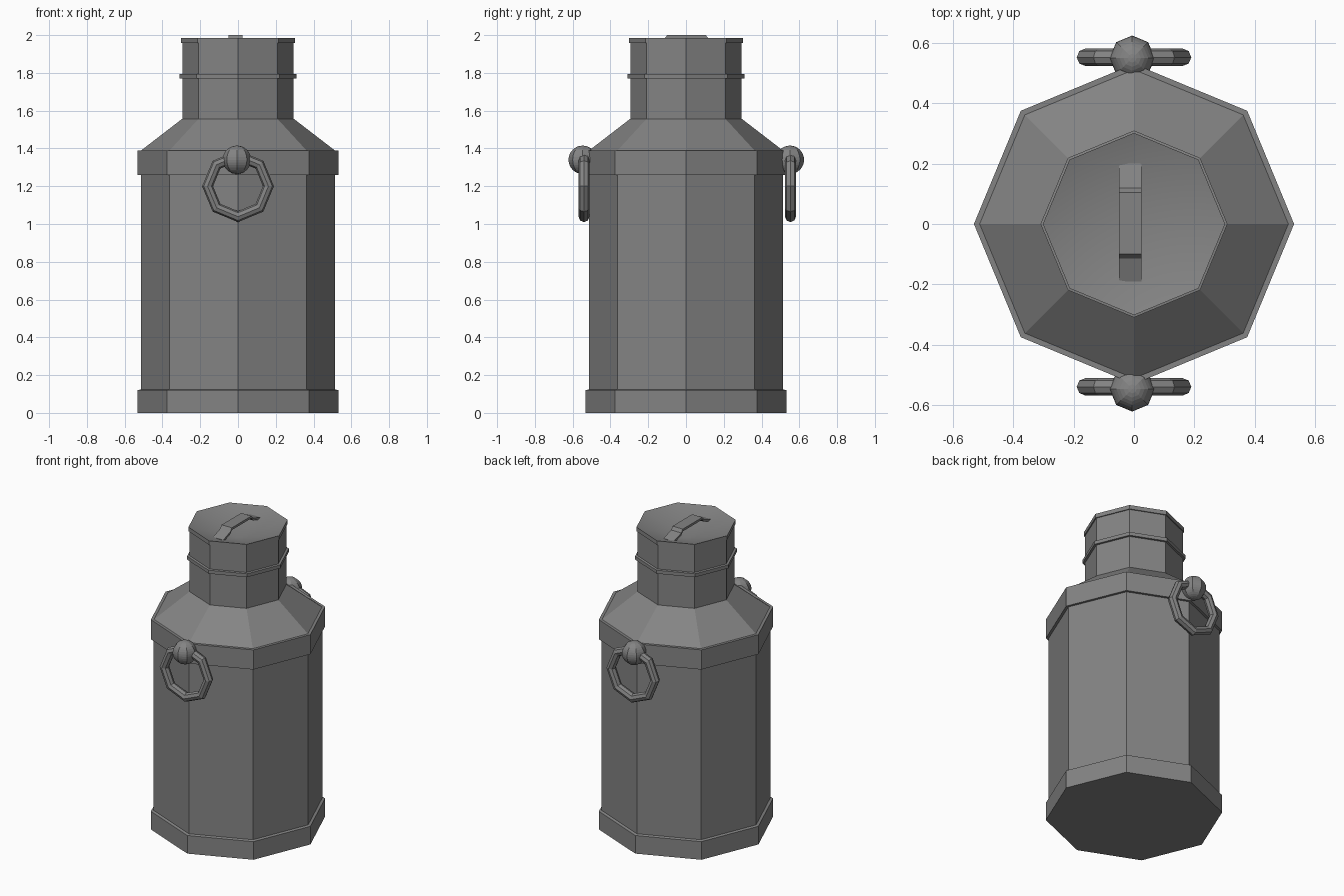
import bpy, bmesh, math

if "Cube" in bpy.data.objects:
    bpy.data.objects.remove(bpy.data.objects["Cube"])

# Dark grey metal for every part
metal = bpy.data.materials.new("dark_metal")
metal.diffuse_color = (0.23, 0.23, 0.23, 1)
metal.use_nodes = True
metal.node_tree.nodes["Principled BSDF"].inputs["Base Color"].default_value = metal.diffuse_color


def finish(name, bm):
    bmesh.ops.remove_doubles(bm, verts=bm.verts, dist=1e-5)
    bmesh.ops.recalc_face_normals(bm, faces=bm.faces)
    mesh = bpy.data.meshes.new(name)
    bm.to_mesh(mesh)
    bm.free()
    mesh.materials.append(metal)
    ob = bpy.data.objects.new(name, mesh)
    bpy.context.collection.objects.link(ob)
    return ob


def loft(bm, rings):
    """Bridge closed rings of points, wrapping each ring."""
    vs = [[bm.verts.new(p) for p in r] for r in rings]
    n = len(vs[0])
    for a, b in zip(vs, vs[1:]):
        for i in range(n):
            j = (i + 1) % n
            bm.faces.new((a[i], a[j], b[j], b[i]))
    return vs


def octagon(r, z):
    return [(r * math.cos(i * math.pi / 4), r * math.sin(i * math.pi / 4), z)
            for i in range(8)]


def lathe(name, profile, dish=None):
    """Octagonal turned part; dish is the height of an optional sunken top centre."""
    bm = bmesh.new()
    vs = loft(bm, [octagon(r, z) for r, z in profile])
    bm.faces.new(vs[0])
    if dish is None:
        bm.faces.new(vs[-1])
    else:
        # soft dish inside a crisp rim
        c = bm.verts.new((0, 0, dish))
        for i in range(8):
            a, b = vs[-1][i], vs[-1][(i + 1) % 8]
            bm.faces.new((a, b, c)).smooth = True
            bm.edges.get((a, b)).smooth = False
    return finish(name, bm)


# Can body with foot band, shoulder band, sloped shoulder and neck
lathe("can_body", [(0.531, 0), (0.531, 0.12), (0.514, 0.125), (0.514, 1.26),
                   (0.531, 1.26), (0.531, 1.39), (0.512, 1.39),
                   (0.295, 1.557), (0.295, 1.77)])

# Lid with lower collar, top rim and sunken top
lathe("lid", [(0.31, 1.77), (0.31, 1.793), (0.295, 1.795), (0.295, 1.957),
              (0.302, 1.957), (0.302, 1.984)], dish=1.89)

# Strap handle on the lid
top = [(-0.19, 1.953), (-0.115, 1.98), (-0.1, 2.0),
       (0.105, 2.0), (0.12, 1.98), (0.2, 1.955)]
outline = top + [(y, z - 0.015) for y, z in reversed(top)]
bm = bmesh.new()
ends = loft(bm, [[(x, y, z) for y, z in outline] for x in (-0.05, 0.025)])
for e in ends:
    for i in range(len(top) - 1):
        j = len(outline) - 1 - i
        bm.faces.new((e[i], e[i + 1], e[j - 1], e[j]))
finish("lid_handle", bm)

# Front and back knobs with hanging rings
for side, knob_y, ring_y in (("front", -0.547, -0.54), ("back", 0.55, 0.553)):
    bm = bmesh.new()
    bmesh.ops.create_uvsphere(bm, u_segments=8, v_segments=16, radius=0.075)
    bmesh.ops.translate(bm, verts=bm.verts, vec=(-0.006, knob_y, 1.34))
    finish(side + "_knob", bm)

    bm = bmesh.new()
    rings = []
    for i in range(9):
        a = i * math.pi / 4
        ring = []
        for k in range(8):
            b = k * math.pi / 4
            r = 0.161 + 0.029 * math.cos(b)
            ring.append((r * math.cos(a), ring_y + 0.029 * math.sin(b),
                         1.2 + r * math.sin(a)))
        rings.append(ring)
    loft(bm, rings)
    finish(side + "_ring", bm)
